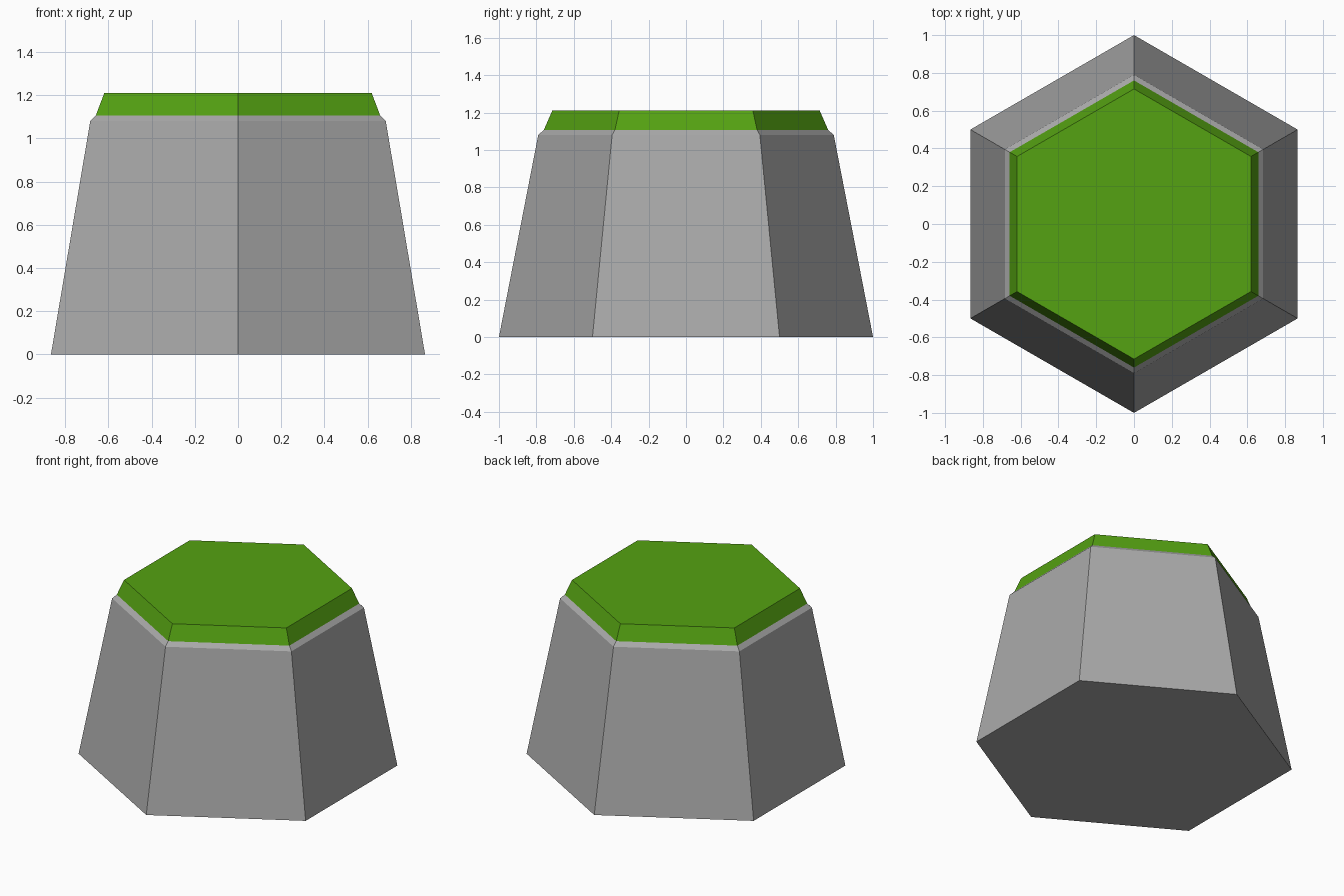
import bpy
import bmesh
import math

SIDES = 6

cube = bpy.data.objects.get("Cube")
if cube:
    bpy.data.objects.remove(cube, do_unlink=True)


def make_material(name, color):
    mat = bpy.data.materials.new(name)
    mat.use_nodes = True
    mat.diffuse_color = (*color, 1)
    mat.node_tree.nodes["Principled BSDF"].inputs["Base Color"].default_value = (*color, 1)
    return mat


def ring(bm, radius, z):
    """Hexagon with corners pointing to the front and back."""
    angles = [math.pi / 2 + math.tau * i / SIDES for i in range(SIDES)]
    return [bm.verts.new((radius * math.cos(a), radius * math.sin(a), z)) for a in angles]


stone = make_material("stone grey", (0.40, 0.40, 0.40))
grass = make_material("grass green", (0.09, 0.36, 0.006))

# Profile from the ground up: radius, height
profile = [(1.0, 0), (0.79, 1.08), (0.76, 1.107), (0.715, 1.21)]

bm = bmesh.new()
rings = [ring(bm, r, z) for r, z in profile]
bm.faces.new(reversed(rings[0]))
bm.faces.new(rings[-1])
for low, high in zip(rings, rings[1:]):
    for i in range(SIDES):
        j = (i + 1) % SIDES
        bm.faces.new((low[i], low[j], high[j], high[i]))

# Grass covers everything above the stone rim
rim_height = profile[2][1]
for face in bm.faces:
    face.material_index = int(face.calc_center_median().z > rim_height)

mesh = bpy.data.meshes.new("hex_rock")
bm.to_mesh(mesh)
bm.free()
mesh.materials.append(stone)
mesh.materials.append(grass)
rock = bpy.data.objects.new("grass_topped_hex_rock", mesh)
bpy.context.collection.objects.link(rock)
